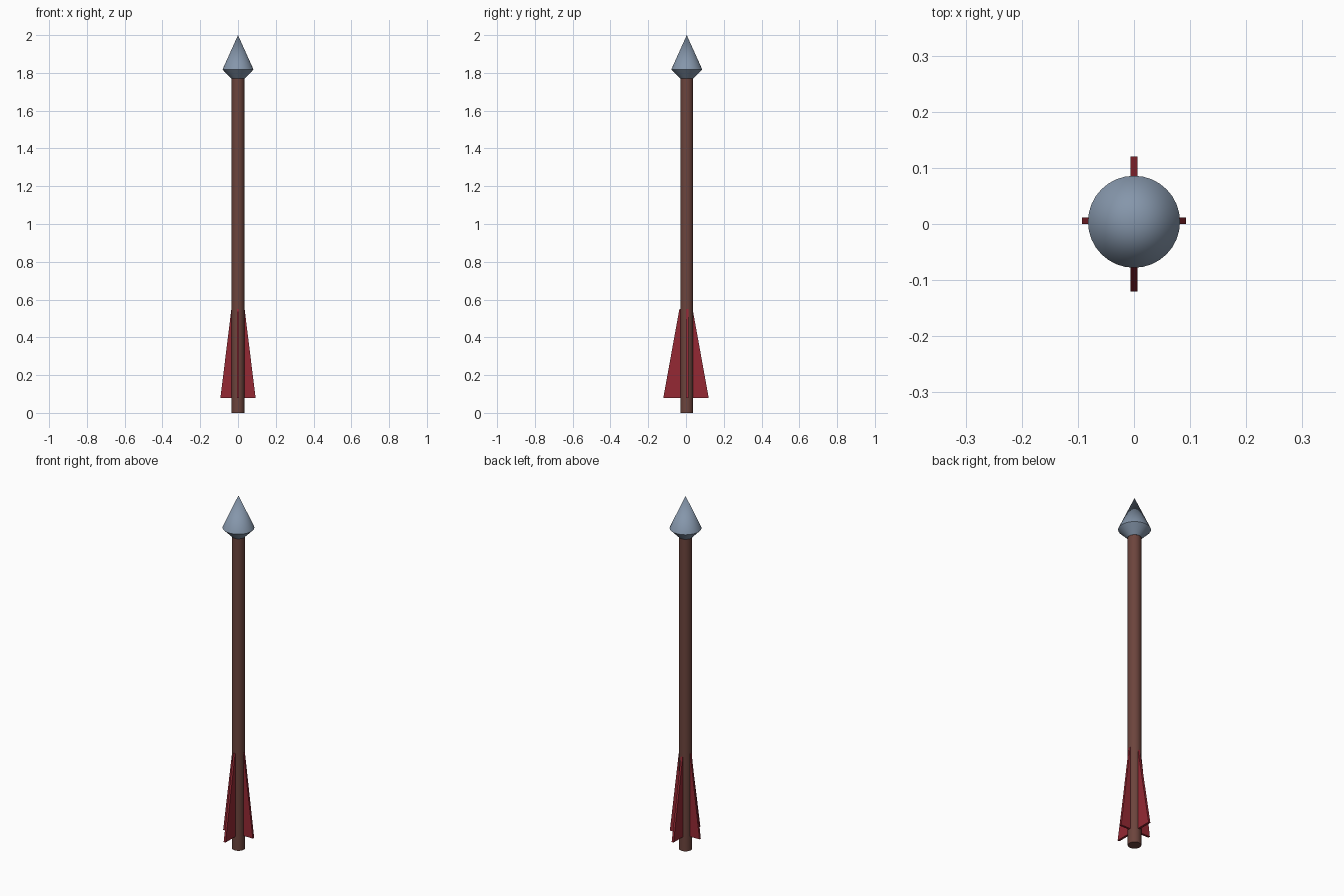
import bpy, bmesh, math

if "Cube" in bpy.data.objects:
    bpy.data.objects.remove(bpy.data.objects["Cube"])

CY = 0.004      # shaft axis sits slightly off the fin span centre
SEG = 32


def material(name, rgb):
    m = bpy.data.materials.new(name)
    m.diffuse_color = (*rgb, 1)
    m.use_nodes = True
    m.node_tree.nodes["Principled BSDF"].inputs["Base Color"].default_value = m.diffuse_color
    return m


wood = material("brown wood", (0.150, 0.058, 0.046))
steel = material("blue grey steel", (0.235, 0.305, 0.405))
red = material("red feather", (0.300, 0.022, 0.034))


def finish(name, bm, mat, smooth=False):
    bmesh.ops.recalc_face_normals(bm, faces=bm.faces)
    me = bpy.data.meshes.new(name)
    bm.to_mesh(me)
    bm.free()
    me.materials.append(mat)
    ob = bpy.data.objects.new(name, me)
    bpy.context.collection.objects.link(ob)
    if smooth:
        bpy.context.view_layer.objects.active = ob
        ob.select_set(True)
        bpy.ops.object.shade_smooth_by_angle(angle=math.radians(30))
        ob.select_set(False)
    return ob


def lathe(name, profile, mat):
    """Spin an (r, z) profile around the shaft axis."""
    bm = bmesh.new()
    vs = [bm.verts.new((r, CY, z)) for r, z in profile]
    es = [bm.edges.new(p) for p in zip(vs, vs[1:])]
    bmesh.ops.spin(bm, geom=vs + es, cent=(0, CY, 0), axis=(0, 0, 1),
                   angle=2 * math.pi, steps=SEG)
    bmesh.ops.remove_doubles(bm, verts=bm.verts, dist=1e-5)
    return finish(name, bm, mat, True)


def fin(name, direction, offset, reach):
    """Tapered plate running outward from the shaft."""
    dx, dy = direction
    outline = [(0.0, 0.08), (reach, 0.08), (0.035, 0.55), (0.0, 0.55)]
    half = 0.006
    bm = bmesh.new()
    f = bm.faces.new([bm.verts.new((dx * r - dy * half, offset + dy * r + dx * half, z))
                      for r, z in outline])
    ext = bmesh.ops.extrude_face_region(bm, geom=[f])["geom"]
    bmesh.ops.translate(bm, vec=(dy * 2 * half, -dx * 2 * half, 0),
                        verts=[g for g in ext if isinstance(g, bmesh.types.BMVert)])
    finish(name, bm, red)


# Shaft
lathe("shaft", [(0, 0), (0.034, 0), (0.034, 1.78), (0, 1.78)], wood)

# Arrow head: long cone with a short flared collar
lathe("arrow_head", [(0, 1.77), (0.035, 1.77), (0.082, 1.818), (0, 2.0)], steel)

# Four fletching fins
fin("fin_right", (1, 0), CY + 0.002, 0.093)
fin("fin_left", (-1, 0), CY + 0.002, 0.093)
fin("fin_back", (0, 1), 0, 0.12)
fin("fin_front", (0, -1), 0, 0.12)
